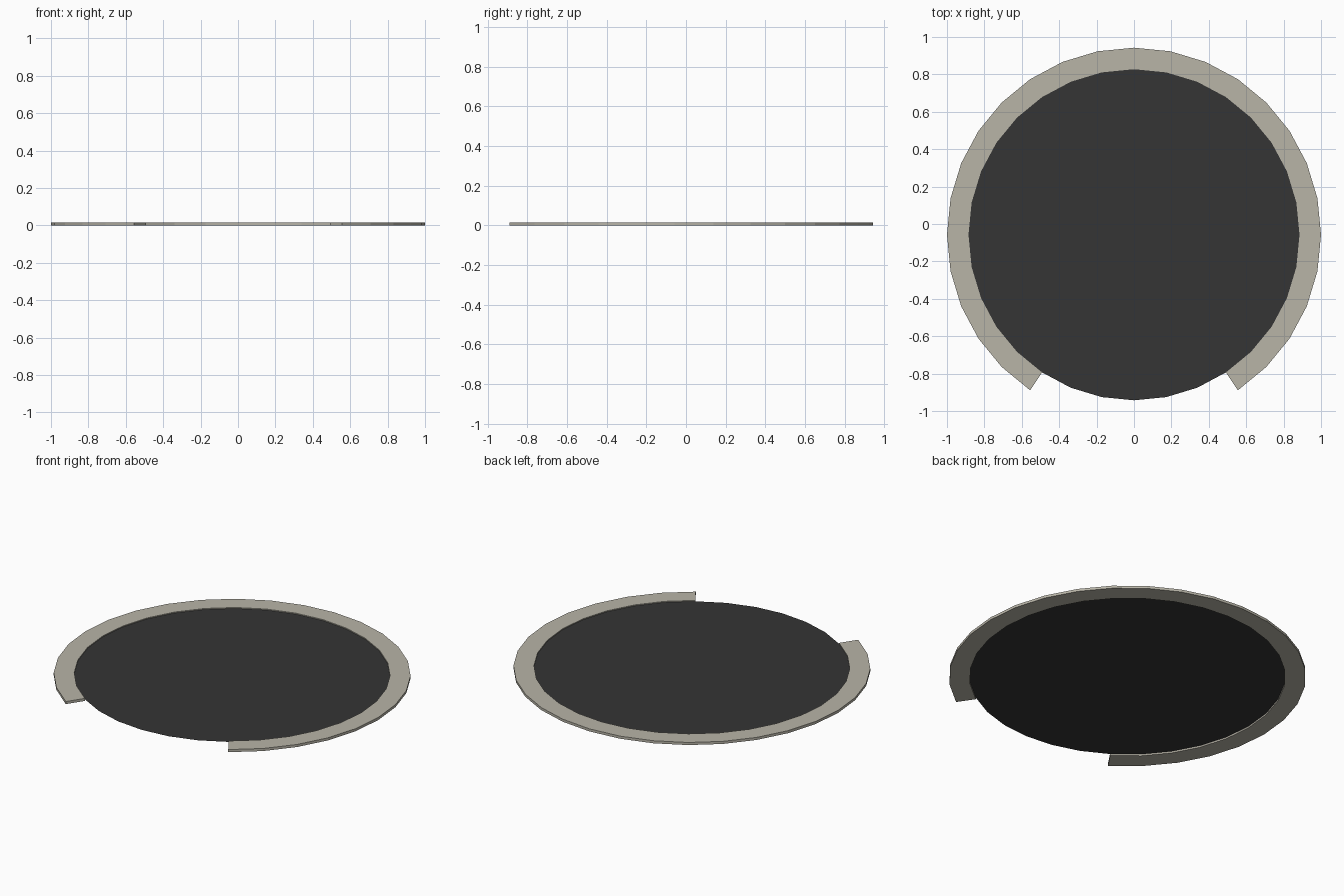
import bpy, bmesh, math

if "Cube" in bpy.data.objects:
    bpy.data.objects.remove(bpy.data.objects["Cube"])

SIDES, CY = 32, -0.0575
R_OUT, R_IN, H, DISC_Z = 1.0, 0.885, 0.016, 0.010


def point(r, i, z):
    a = math.pi / 2 + i * 2 * math.pi / SIDES
    return (r * math.cos(a), CY + r * math.sin(a), z)


def finish(name, bm, color):
    me = bpy.data.meshes.new(name)
    bm.to_mesh(me)
    bm.free()
    mat = bpy.data.materials.new(name + "_material")
    mat.diffuse_color = color
    mat.use_nodes = True
    mat.node_tree.nodes["Principled BSDF"].inputs["Base Color"].default_value = mat.diffuse_color
    me.materials.append(mat)
    ob = bpy.data.objects.new(name, me)
    bpy.context.collection.objects.link(ob)
    return ob


# Open ring: rectangular section swept around, with a gap at the front
bm = bmesh.new()
section = [(R_IN, 0), (R_OUT, 0), (R_OUT, H), (R_IN, H)]
loops = [[bm.verts.new(point(r, i, z)) for r, z in section] for i in range(-13, 14)]
for a, b in zip(loops, loops[1:]):
    for k in range(4):
        n = (k + 1) % 4
        bm.faces.new((a[k], a[n], b[n], b[k]))
bm.faces.new(loops[0])
bm.faces.new(loops[-1])
bmesh.ops.recalc_face_normals(bm, faces=bm.faces)
finish("open_ring", bm, (0.48, 0.46, 0.39, 1))

# Thin dark disc set inside the ring
bm = bmesh.new()
bm.faces.new([bm.verts.new(point(R_IN, i, DISC_Z)) for i in range(SIDES)])
finish("disc", bm, (0.035, 0.035, 0.035, 1))
